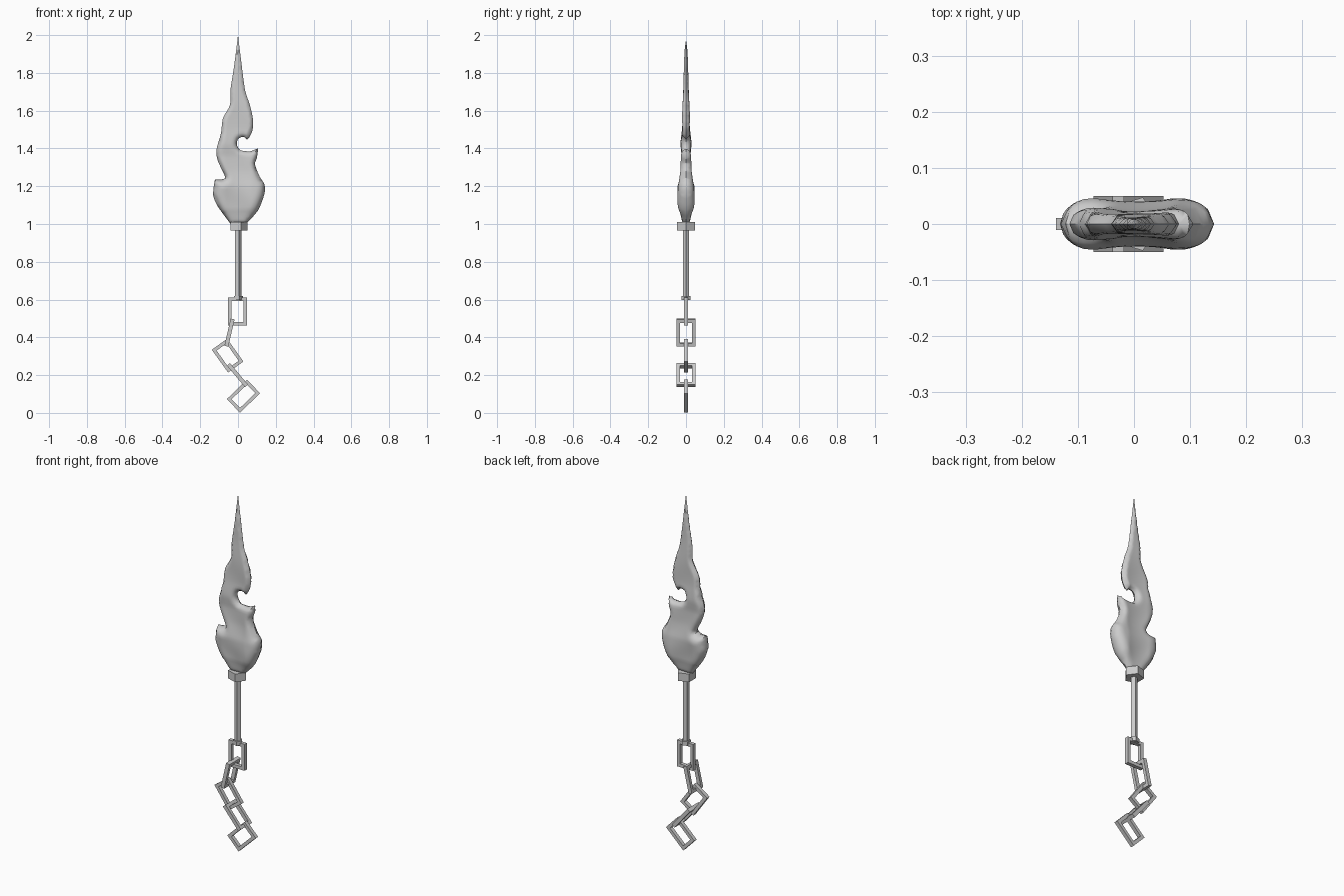
import bpy, bmesh
from math import sin, sqrt, radians
from mathutils import Vector, Matrix, geometry

if "Cube" in bpy.data.objects:
    bpy.data.objects.remove(bpy.data.objects["Cube"])

def finish(name, bm, smooth=None):
    bmesh.ops.recalc_face_normals(bm, faces=bm.faces[:])
    me = bpy.data.meshes.new(name)
    bm.to_mesh(me)
    bm.free()
    ob = bpy.data.objects.new(name, me)
    bpy.context.collection.objects.link(ob)
    if smooth:
        bpy.context.view_layer.objects.active = ob
        ob.select_set(True)
        bpy.ops.object.shade_smooth_by_angle(angle=radians(smooth))
        ob.select_set(False)
    return ob

def prism(name, r, z0, z1, sides=5):
    bm = bmesh.new()
    bmesh.ops.create_cone(bm, cap_ends=True, segments=sides, radius1=r, radius2=r, depth=z1 - z0,
                          matrix=Matrix.Translation((0, 0, (z0 + z1) / 2)) @ Matrix.Rotation(radians(90), 4, 'Z'))
    # turn one corner to face +x
    v = max(bm.verts, key=lambda v: v.co.y)
    a = Vector((v.co.x, v.co.y)).angle_signed(Vector((1, 0)))
    bmesh.ops.rotate(bm, verts=bm.verts, matrix=Matrix.Rotation(-a, 3, 'Z'))
    return finish(name, bm)

def link(name, x, z, tilt, turned, w=0.05, h=0.074, bar=0.018, t=0.0105):
    # rectangular ring swept from a square section with mitred corners
    bm = bmesh.new()
    rings = []
    for sx, sz in ((1, 1), (-1, 1), (-1, -1), (1, -1)):
        rings.append([bm.verts.new((sx * (w - i), y, sz * (h - i)))
                      for i, y in ((0, -t), (0, t), (bar, t), (bar, -t))])
    for a, b in zip(rings, rings[1:] + rings[:1]):
        for k in range(4):
            bm.faces.new((a[k], a[(k + 1) % 4], b[(k + 1) % 4], b[k]))
    m = Matrix.Translation((x, 0, z)) @ Matrix.Rotation(radians(tilt), 4, 'Y')
    if turned:
        m = m @ Matrix.Rotation(radians(90), 4, 'Z')
    bm.transform(m)
    return finish(name, bm)

# Flame blade outline, seen from the front (x, z)
OUTLINE = [(.035, .995), (.105, 1.07), (.14, 1.16), (.14, 1.21), (.115, 1.25), (.09, 1.315), (.1, 1.35),
           (.107, 1.402), (.065, 1.385), (.015, 1.39), (-.005, 1.415), (0, 1.45), (.03, 1.462),
           (.05, 1.447), (.075, 1.49), (.08, 1.55), (.063, 1.63), (.037, 1.71), (.016, 1.87), (0, 2),
           (-.02, 1.84), (-.04, 1.71), (-.042, 1.63), (-.08, 1.56), (-.09, 1.48), (-.115, 1.39),
           (-.105, 1.33), (-.068, 1.25), (-.085, 1.237), (-.122, 1.235), (-.132, 1.155),
           (-.105, 1.09), (-.035, .995)]
SHARP = {0, 7, 19, 29, 32}
# Half thickness along the height
THICK = [(.99, .018), (1.08, .042), (1.2, .044), (1.28, .032), (1.36, .025), (1.42, .028),
         (1.5, .022), (1.7, .018), (1.9, .010), (2.0, .003)]

def thick(z):
    for (a, ta), (b, tb) in zip(THICK, THICK[1:]):
        if z <= b:
            return ta + (tb - ta) * max(0, (z - a) / (b - a))
    return THICK[-1][1]

def smooth_outline(pts, steps=3):
    P = [Vector(p) for p in pts]
    n = len(P)
    tan = [Vector((0, 0)) if i in SHARP else (P[(i + 1) % n] - P[i - 1]) * .4 for i in range(n)]
    out = []
    for i in range(n):
        a, b, ta, tb = P[i], P[(i + 1) % n], tan[i], tan[(i + 1) % n]
        for k in range(steps):
            s = k / steps
            out.append(a * (2*s**3 - 3*s*s + 1) + ta * (s**3 - 2*s*s + s)
                       + b * (3*s*s - 2*s**3) + tb * (s**3 - s*s))
    return out

def blade():
    edge = smooth_outline(OUTLINE)
    segs = list(zip(edge, edge[1:] + edge[:1]))

    def dist(p):
        best = 9
        for a, b in segs:
            d = b - a
            s = min(1, max(0, (p - a).dot(d) / d.length_squared))
            best = min(best, (p - a - d * s).length)
        return best

    def inside(p):
        hit = False
        for a, b in segs:
            if (a.y > p.y) != (b.y > p.y) and p.x < a.x + (p.y - a.y) / (b.y - a.y) * (b.x - a.x):
                hit = not hit
        return hit

    pts = list(edge)
    for j in range(78):
        for i in range(-12, 13):
            p = Vector(((i + .5 * (j % 2)) * .012, 1 + j * .013))
            if inside(p) and dist(p) > .005:
                pts.append(p)
    vs, _, fs, *_ = geometry.delaunay_2d_cdt(pts, [], [list(range(len(edge)))], 1, 1e-6)
    bm = bmesh.new()
    front, back = [], []
    for p in vs:
        d, t = dist(p), thick(p.y)
        s = min(1, d / (1.1 * t))
        y = t * sqrt(max(0, 1 - (1 - s) ** 2))
        # shallow hollow down the middle and flowing ripples
        y *= .84 + .16 * min(1, (p.x / .07) ** 2) + .07 * sin(28 * p.y + 18 * p.x)
        f = bm.verts.new((p.x, -y, p.y))
        front.append(f)
        back.append(f if d < 1e-4 else bm.verts.new((p.x, y, p.y)))
    for f in fs:
        bm.faces.new([front[i] for i in f])
        b = [back[i] for i in reversed(f)]
        if set(b) != {front[i] for i in f}:
            bm.faces.new(b)
    return finish("flame_blade", bm, 50)

blade()

# Handle: five-sided collar, rod and end cap
prism("collar", .05, .965, 1.01)
prism("handle_rod", .018, .6, .97)
prism("handle_cap", .026, .597, .62)

# Hanging chain, alternate links turned a quarter
for i, (x, z, tilt) in enumerate([(-.002, .537, 0), (-.045, .425, 13), (-.055, .303, -35.5),
                                  (-.003, .2, -40), (.029, .0885, 46)]):
    link(f"chain_link_{i + 1}", x, z, tilt, i % 2 == 1)
